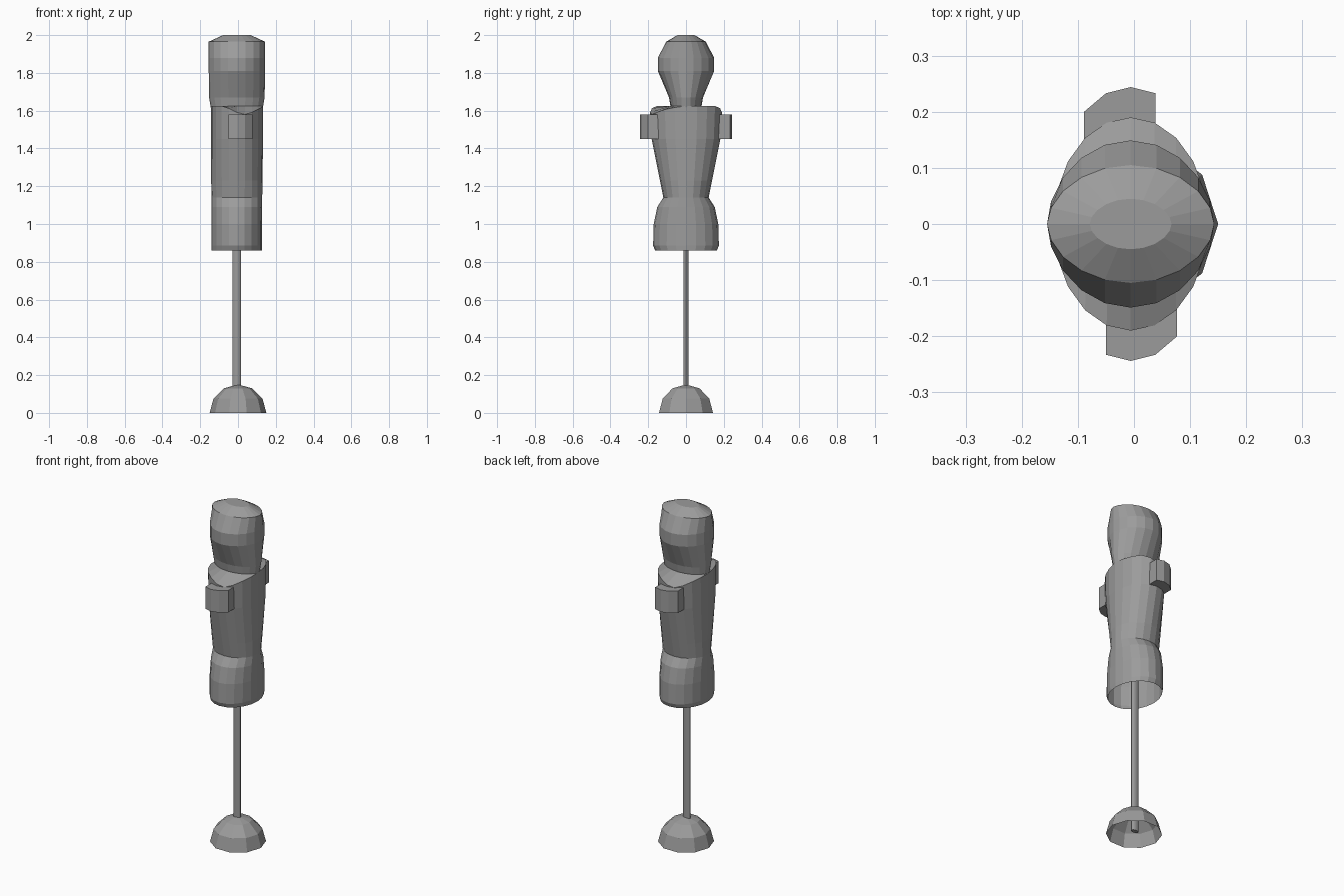
import bpy, bmesh, math

cube = bpy.data.objects.get("Cube")
if cube:
    bpy.data.objects.remove(cube, do_unlink=True)

CX = -0.006  # shared axis of figure and pole

grey = bpy.data.materials.new("mid grey")
grey.use_nodes = True
grey.diffuse_color = (0.33, 0.33, 0.33, 1)
grey.node_tree.nodes["Principled BSDF"].inputs["Base Color"].default_value = (0.33, 0.33, 0.33, 1)


def finish(name, bm):
    bmesh.ops.recalc_face_normals(bm, faces=bm.faces)
    mesh = bpy.data.meshes.new(name)
    bm.to_mesh(mesh)
    bm.free()
    mesh.materials.append(grey)
    obj = bpy.data.objects.new(name, mesh)
    bpy.context.collection.objects.link(obj)
    return obj


def loft(name, rings, sides=20, cx=CX, power=1.0, cap_top=False, cap_bottom=False, height=None):
    """Stack elliptical rings (z, half x, half y) listed from bottom to top."""
    bm = bmesh.new()
    loops = []
    for z, a, b in rings:
        loop = []
        for i in range(sides):
            t = math.tau * i / sides
            s = math.sin(t)
            x = a * math.cos(t)
            y = b * math.copysign(abs(s) ** power, s)
            loop.append(bm.verts.new((cx + x, y, height(x, y, z) if height else z)))
        loops.append(loop)
    for low, high in zip(loops, loops[1:]):
        for i in range(sides):
            j = (i + 1) % sides
            bm.faces.new((low[i], low[j], high[j], high[i]))
    if cap_top:
        bm.faces.new(loops[-1])
    if cap_bottom:
        bm.faces.new(loops[0])
    return finish(name, bm)


# Base: open faceted half dome
R = 0.15
dome = [(R * math.sin(math.radians(e)), R * math.cos(math.radians(e)), R * math.cos(math.radians(e)))
        for e in (0, 30, 60, 89.5)]
loft("base_dome", dome, sides=10, cx=0, cap_top=True)

# Pole
loft("pole", [(0.02, 0.023, 0.014), (1.05, 0.023, 0.014)], sides=12, cap_top=True, cap_bottom=True)

# Hips, open at the bottom
loft("hips", [(0.86, 0.133, 0.163), (0.885, 0.134, 0.174), (1.0, 0.134, 0.171),
              (1.09, 0.134, 0.152), (1.14, 0.134, 0.12)])

# Torso, with the shoulder ring dipping above each arm stub
SHOULDER, NECK = 1.58, 1.625


def shoulder_height(x, y, z):
    if z != SHOULDER:
        return z
    s = x if y < 0 else -x
    dip = max(0, min(1, 1.2 - abs(s - 0.04) / 0.09))
    return NECK - (NECK - SHOULDER) * dip


loft("torso", [(1.14, 0.134, 0.12), (1.23, 0.136, 0.138), (1.45, 0.138, 0.182),
               (SHOULDER, 0.138, 0.19), (NECK, 0.135, 0.088)],
     cap_top=True, height=shoulder_height)

# Arm stubs: one outline, turned half way round for the other side
stub = [(0.044, 0.1), (0.044, 0.233), (0, 0.244), (-0.044, 0.233), (-0.083, 0.2), (-0.083, 0.1)]
for name, turn in (("back_arm_stub", 1), ("front_arm_stub", -1)):
    bm = bmesh.new()
    face = bm.faces.new([bm.verts.new((CX + turn * x, turn * y, 1.45)) for x, y in stub])
    top = bmesh.ops.extrude_face_region(bm, geom=[face])["geom"]
    bmesh.ops.translate(bm, vec=(0, 0, 0.13),
                        verts=[v for v in top if isinstance(v, bmesh.types.BMVert)])
    # cap the underside if the extrusion removed it
    bmesh.ops.holes_fill(bm, edges=bm.edges)
    finish(name, bm)

# Neck and head
loft("head", [(1.61, 0.137, 0.08), (1.67, 0.147, 0.09), (1.81, 0.149, 0.149),
              (1.88, 0.149, 0.149), (1.965, 0.149, 0.105), (2.0, 0.073, 0.045)],
     power=1.1, cap_top=True)
